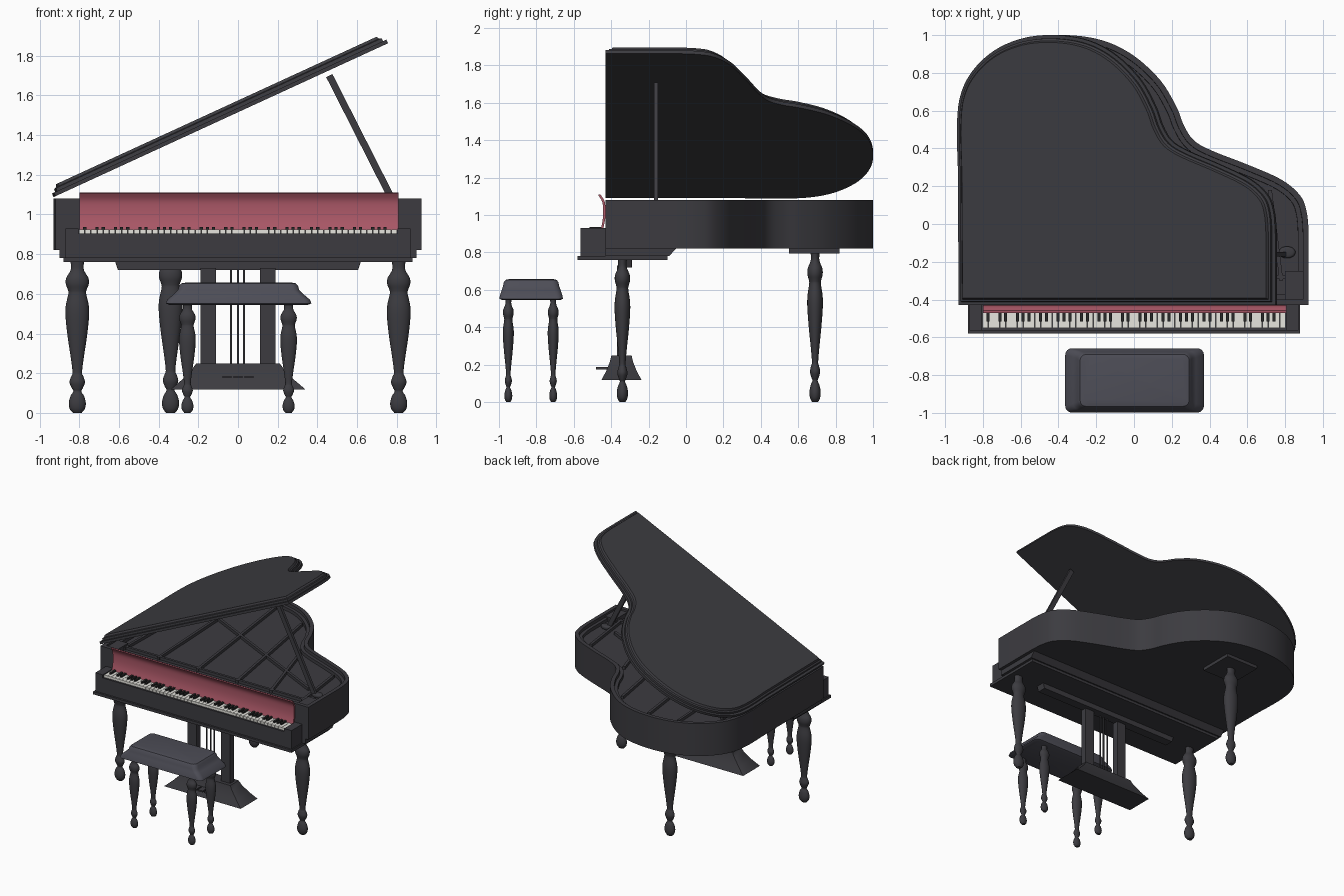
import bpy, bmesh, math
from mathutils import Vector, Matrix

if "Cube" in bpy.data.objects:
    bpy.data.objects.remove(bpy.data.objects["Cube"])


def material(name, rgb):
    m = bpy.data.materials.new(name)
    m.diffuse_color = (*rgb, 1)
    m.use_nodes = True
    m.node_tree.nodes["Principled BSDF"].inputs["Base Color"].default_value = m.diffuse_color
    return m


BLACK = material("black_lacquer", (0.045, 0.044, 0.051))
CUSHION = material("cushion_grey", (0.075, 0.075, 0.095))
RED = material("red_felt", (0.42, 0.1, 0.14))
IVORY = material("ivory", (0.8, 0.79, 0.74))
EBONY = material("ebony", (0.02, 0.02, 0.02))


def finish(name, bm, mat=BLACK, angle=35):
    bmesh.ops.recalc_face_normals(bm, faces=bm.faces)
    me = bpy.data.meshes.new(name)
    bm.to_mesh(me)
    bm.free()
    me.materials.append(mat)
    me.shade_smooth()
    me.set_sharp_from_angle(angle=math.radians(angle))
    ob = bpy.data.objects.new(name, me)
    bpy.context.collection.objects.link(ob)
    return ob


def boxes(name, spans, mat=BLACK):
    """Boxes given as (x0, x1, y0, y1, z0, z1)."""
    bm = bmesh.new()
    for x0, x1, y0, y1, z0, z1 in spans:
        bmesh.ops.create_cube(bm, size=1, matrix=Matrix.Translation(
            ((x0 + x1) / 2, (y0 + y1) / 2, (z0 + z1) / 2)) @ Matrix.Diagonal((x1 - x0, y1 - y0, z1 - z0, 1)))
    return finish(name, bm, mat)


def bar(name, a, b, w, h):
    """Rectangular bar from a to b."""
    a, b = Vector(a), Vector(b)
    bm = bmesh.new()
    rot = (b - a).to_track_quat('Z', 'Y').to_matrix().to_4x4()
    bmesh.ops.create_cube(bm, size=1, matrix=Matrix.Translation((a + b) / 2) @ rot
                          @ Matrix.Diagonal((w, h, (b - a).length, 1)))
    return finish(name, bm)


def loft(name, rings, mat=BLACK, angle=35):
    """Skin equal-length closed rings and cap both ends."""
    bm = bmesh.new()
    vs = [[bm.verts.new(p) for p in r] for r in rings]
    n = len(vs[0])
    for a, b in zip(vs, vs[1:]):
        for i in range(n):
            bm.faces.new((a[i], a[(i + 1) % n], b[(i + 1) % n], b[i]))
    bm.faces.new(vs[0])
    bm.faces.new(vs[-1])
    return finish(name, bm, mat, angle)


def prism_x(name, yz, x0, x1, mat=BLACK):
    return loft(name, [[(x, y, z) for y, z in yz] for x in (x0, x1)], mat)


def spline(pts, steps):
    """Catmull-Rom through 2D points."""
    p = [Vector(q) for q in [pts[0], *pts, pts[-1]]]
    out = []
    for i in range(1, len(p) - 2):
        a, b, c, d = p[i - 1:i + 3]
        for k in range(steps):
            t = k / steps
            out.append(0.5 * (2 * b + (c - a) * t + (2 * a - 5 * b + 4 * c - d) * t ** 2
                              + (3 * b - a - 3 * c + d) * t ** 3))
    return out + [p[-1]]


def turned(name, profile, x, y, sx=1.0, sy=0.7, seg=24):
    prof = spline(profile, 4)
    return loft(name, [[(x + sx * r * math.cos(2 * math.pi * k / seg), y + sy * r * math.sin(2 * math.pi * k / seg), z)
                        for k in range(seg)] for r, z in prof], angle=50)


def round_rect(cx, cy, hx, hy, r, z, n=6):
    out = []
    for q, (sx, sy) in enumerate(((1, 1), (-1, 1), (-1, -1), (1, -1))):
        for k in range(n + 1):
            t = math.pi / 2 * (q + k / n)
            out.append((cx + sx * (hx - r) + r * math.cos(t), cy + sy * (hy - r) + r * math.sin(t), z))
    return out


# Plan outline shared by case and lid: spine, tail, bent side, front
CURVE = [(0.925, -0.05), (0.915, 0.06), (0.88, 0.15), (0.78, 0.235), (0.6, 0.315), (0.42, 0.385), (0.32, 0.44),
         (0.265, 0.52), (0.225, 0.62), (0.14, 0.76), (0.0, 0.89), (-0.16, 0.97), (-0.35, 1.0), (-0.54, 0.985),
         (-0.71, 0.92), (-0.84, 0.81), (-0.91, 0.68), (-0.93, 0.52), (-0.925, 0.3)]
OUTLINE = [Vector((0.925, -0.43))] + spline(CURVE, 5) + [Vector((-0.92, -0.43))]


def slab(z0, z1, insets):
    """Extrude the plan outline, then inset the top by (thickness, drop) steps."""
    bm = bmesh.new()
    base = bm.faces.new([bm.verts.new((p.x, p.y, z0)) for p in OUTLINE])
    top = bmesh.ops.extrude_face_region(bm, geom=[base], use_keep_orig=True)["geom"]
    bmesh.ops.translate(bm, verts=[v for v in top if isinstance(v, bmesh.types.BMVert)], vec=(0, 0, z1 - z0))
    face = next(f for f in top if isinstance(f, bmesh.types.BMFace))
    bmesh.ops.recalc_face_normals(bm, faces=bm.faces)
    for thick, dz in insets:
        bmesh.ops.inset_region(bm, faces=[face], thickness=thick, use_even_offset=True)
        for v in face.verts:
            v.co.z += dz
    return bm


# Case: rim with the sunken soundboard
finish("case", slab(0.82, 1.08, [(0.03, 0), (0.001, -0.025), (0.025, 0), (0.001, -0.025)]))

# Lid raised about the left hinge, with a raised moulded panel
lid = finish("lid", slab(0, 0.02, [(0.018, 0), (0.001, 0.016), (0.012, 0.004), (0.008, 0.014)]))
hinge = Vector((-0.92, 0, 1.092))
lid.matrix_world = (Matrix.Translation(hinge) @ Matrix.Rotation(math.radians(-24.7), 4, 'Y')
                    @ Matrix.Translation((0.92, 0, 0)))
bar("lid_prop", (0.79, -0.16, 1.05), (0.46, -0.16, 1.70), 0.022, 0.035)
turned("prop_socket", [(0.001, 1.03), (0.04, 1.03), (0.04, 1.055), (0.001, 1.06)], 0.81, -0.15)

# Iron frame struts and cross rails over the soundboard
for i, (a, b) in enumerate([((-0.8, -0.3), (-0.78, 0.66)), ((-0.5, -0.3), (-0.55, 0.88)), ((-0.15, -0.3), (-0.3, 0.9)),
                            ((0.2, -0.3), (0.02, 0.78)), ((0.5, -0.3), (0.3, 0.36)), ((0.78, -0.3), (0.72, 0.18)),
                            ((-0.85, -0.28), (0.86, -0.28)), ((-0.75, 0.62), (0.7, -0.1))]):
    bar(f"frame_strut_{i + 1}", (*a, 1.04), (*b, 1.04), 0.02, 0.025)
boxes("arm_blocks", [(s * 0.85 - 0.05, s * 0.85 + 0.05, -0.41, -0.25, 1.02, 1.065) for s in (-1, 1)])

# Key bed, key box and cheeks
prism_x("key_bed_skirt", [(-0.43, 0.78), (-0.09, 0.78), (-0.05, 0.825), (-0.43, 0.825)], -0.9, 0.9)
boxes("key_bed", [(-0.88, 0.88, -0.58, -0.10, 0.76, 0.782)])
boxes("key_box", [(-0.87, 0.87, -0.565, -0.42, 0.78, 0.905)])
boxes("key_cheeks", [(-0.87, -0.805, -0.565, -0.42, 0.78, 0.93), (0.805, 0.87, -0.565, -0.42, 0.78, 0.93)])

# Keyboard
KX, KW = -0.803, 1.606 / 52
boxes("white_keys", [(KX + i * KW + 0.0012, KX + (i + 1) * KW - 0.0012, -0.55, -0.44, 0.9, 0.924)
                     for i in range(52)], IVORY)
boxes("black_keys", [(KX + i * KW - 0.008, KX + i * KW + 0.008, -0.515, -0.44, 0.91, 0.936)
                     for i in range(1, 52) if (i - 1) % 7 in (0, 2, 3, 5, 6)], EBONY)

# Curved fallboard
arc = spline([(-0.457, 0.92), (-0.446, 0.97), (-0.443, 1.02), (-0.448, 1.07), (-0.47, 1.108)], 4)
prism_x("fallboard", [(p.x, p.y) for p in arc] + [(p.x + 0.013, p.y + 0.002) for p in reversed(arc)], -0.8, 0.808, RED)

# Turned legs
LEG = [(0.022, 0.0), (0.038, 0.02), (0.043, 0.05), (0.034, 0.085), (0.02, 0.108), (0.028, 0.125), (0.039, 0.155),
       (0.03, 0.185), (0.024, 0.205), (0.033, 0.28), (0.048, 0.38), (0.059, 0.48), (0.058, 0.54), (0.045, 0.6),
       (0.047, 0.62), (0.058, 0.65), (0.056, 0.68), (0.038, 0.71), (0.032, 0.73), (0.034, 0.765)]
for side, x in (("left", -0.81), ("right", 0.81)):
    turned(f"front_leg_{side}", LEG, x, -0.34)
turned("rear_leg", [(r, z * 1.05) for r, z in LEG], -0.34, 0.69)
boxes("rear_leg_plate", [(-0.48, -0.2, 0.55, 0.82, 0.795, 0.825)])

# Pedal lyre: beam, posts, rods, flared box, pedals
loft("lyre_beam", [round_rect(0, -0.325, hx, 0.035, 0.001, z, 1) for hx, z in ((0.605, 0.72), (0.62, 0.765))])
boxes("lyre_posts", [(s * 0.15 - 0.04, s * 0.15 + 0.04, -0.37, -0.32, 0.24, 0.73) for s in (-1, 1)])
for i, x in enumerate((-0.035, 0, 0.03)):
    turned(f"pedal_rod_{i + 1}", [(0.006, 0.24), (0.006, 0.73)], x, -0.345, sy=1, seg=8)
loft("lyre_box", [round_rect(0, -0.345, hx, hy, 0.001, z, 1)
                  for hx, hy, z in ((0.34, 0.107, 0.118), (0.285, 0.082, 0.165), (0.235, 0.062, 0.215),
                                    (0.21, 0.054, 0.25))])
boxes("pedals", [(x - 0.022, x + 0.022, -0.48, -0.38, 0.175, 0.187) for x in (-0.055, 0, 0.055)])

# Stool: padded seat and four turned legs
loft("stool_seat", [round_rect(0.003, -0.828, hx, hy, r, z) for hx, hy, r, z in
                    ((0.35, 0.155, 0.03, 0.545), (0.367, 0.17, 0.035, 0.552), (0.36, 0.167, 0.035, 0.57),
                     (0.325, 0.157, 0.035, 0.6), (0.305, 0.15, 0.035, 0.62), (0.3, 0.146, 0.035, 0.64),
                     (0.288, 0.137, 0.03, 0.653), (0.265, 0.12, 0.03, 0.657))], CUSHION)
for i, (x, y) in enumerate([(x, y) for x in (-0.255, 0.255) for y in (-0.95, -0.71)]):
    turned(f"stool_leg_{i + 1}", [(r * 0.7, z * 0.725) for r, z in LEG], x, y)
